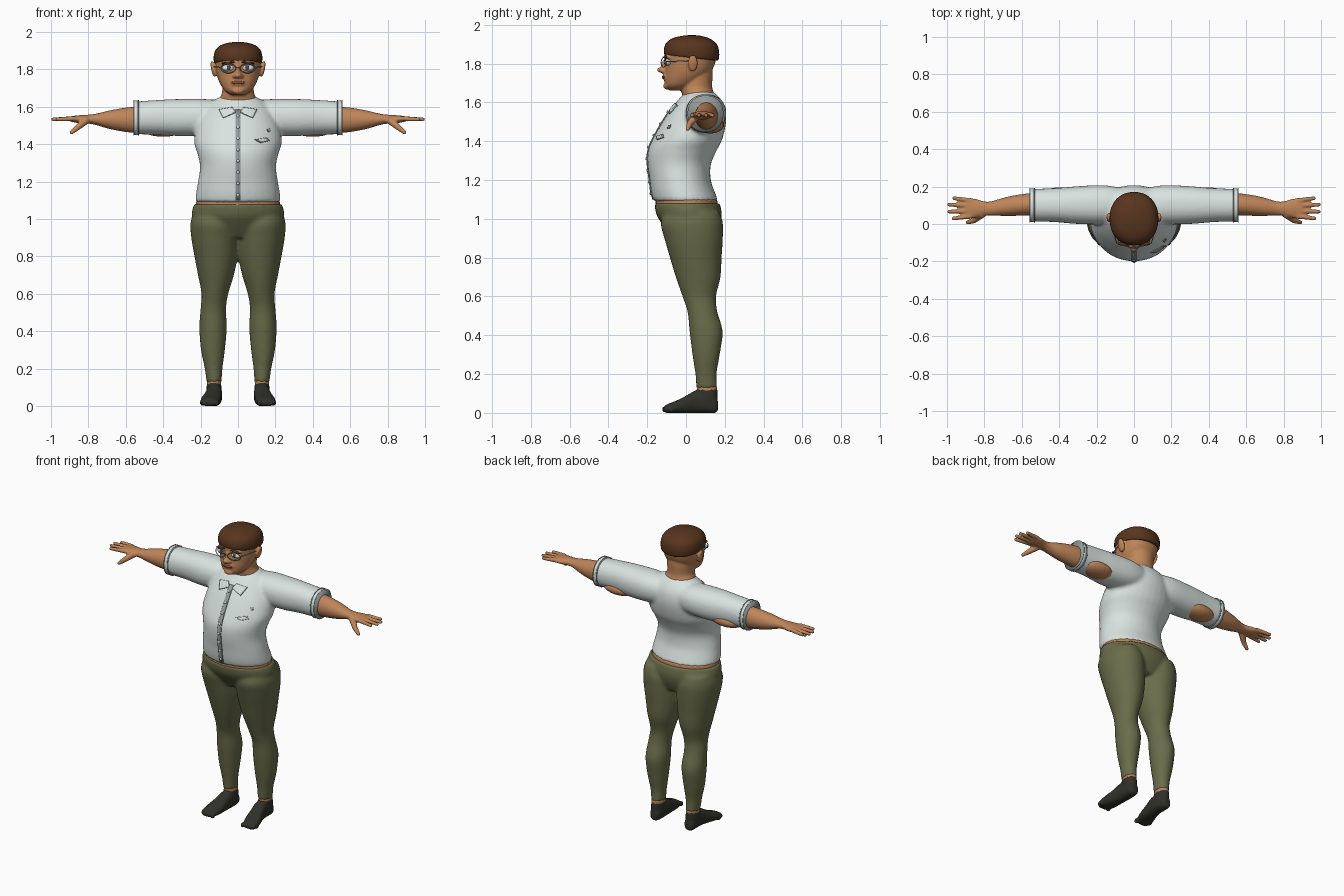
import bpy, bmesh, math
from mathutils import Vector, Matrix

cube = bpy.data.objects.get("Cube")
if cube:
    bpy.data.objects.remove(cube, do_unlink=True)


def material(name, *rgb):
    m = bpy.data.materials.new(name)
    m.use_nodes = True
    m.diffuse_color = (*rgb, 1)
    m.node_tree.nodes["Principled BSDF"].inputs["Base Color"].default_value = (*rgb, 1)
    return m


SKIN = material("skin", .52, .235, .1)
SHIRT = material("pale_shirt", .7, .77, .75)
TRIM = material("grey_trim", .3, .33, .33)
OLIVE = material("olive_cloth", .14, .15, .068)
HAIR = material("brown_hair", .095, .035, .013)
SOCK = material("dark_sock", .03, .03, .023)
WHITE = material("eye_white", .75, .78, .78)
IRIS = material("iris", .04, .08, .1)
LIP = material("lip", .25, .09, .045)


def spline(a, b, c, d, t):
    return [.5 * (2*q + (r-p)*t + (2*p-5*q+4*r-s)*t*t + (3*q-p-3*r+s)*t**3)
            for p, q, r, s in zip(a, b, c, d)]


def loft(bm, rings, axis=2, sides=(1,), power=2, n=32, steps=4):
    """Rings are (position, low a, high a, low b, high b) along one axis."""
    ext = [rings[0]] + list(rings) + [rings[-1]]
    rows = [spline(*ext[i:i+4], k/steps) for i in range(len(rings)-1) for k in range(steps)]
    rows.append(rings[-1])
    for side in sides:
        loops = []
        for t, a0, a1, b0, b1 in rows:
            loop = []
            for k in range(n):
                ang = 2*math.pi*k/n
                c, s = math.cos(ang), math.sin(ang)
                u = math.copysign(abs(c)**(2/power), c)
                v = math.copysign(abs(s)**(2/power), s)
                co = [(a0+a1)/2 + u*(a1-a0)/2, (b0+b1)/2 + v*(b1-b0)/2]
                co.insert(axis, t)
                co[0] *= side
                loop.append(bm.verts.new(co))
            loops.append(loop)
        for p, q in zip(loops, loops[1:]):
            for k in range(n):
                bm.faces.new((p[k], p[(k+1) % n], q[(k+1) % n], q[k]))
        bm.faces.new(loops[0])
        bm.faces.new(loops[-1])


def column(bm, rows, **kw):
    """Upright symmetric loft from (z, half width, front, back)."""
    loft(bm, [(z, -w, w, f, b) for z, w, f, b in rows], **kw)


def ball(bm, centre, radii, sides=(1,), tilt=0):
    for s in sides:
        mat = (Matrix.Translation((centre[0]*s, *centre[1:])) @ Matrix.Rotation(tilt*s, 4, 'Y')
               @ Matrix.Diagonal((*radii, 1)))
        bmesh.ops.create_uvsphere(bm, u_segments=20, v_segments=12, radius=1, matrix=mat)


def finger(bm, start, end, r0, r1, sides):
    for s in sides:
        a, b = (Vector((p[0]*s, p[1], p[2])) for p in (start, end))
        rot = (b-a).to_track_quat('Z', 'Y').to_matrix().to_4x4()
        bmesh.ops.create_cone(bm, cap_ends=True, segments=14, radius1=r0, radius2=r1,
                              depth=(b-a).length, matrix=Matrix.Translation((a+b)/2) @ rot)
    ball(bm, end, (r1, r1, r1), sides)


def finish(bm, name, mat, voxel=0, relax=4):
    """Turn a bmesh into an object; a voxel size fuses its overlapping volumes."""
    bmesh.ops.recalc_face_normals(bm, faces=bm.faces[:])
    for f in bm.faces:
        f.smooth = True
    me = bpy.data.meshes.new(name)
    bm.to_mesh(me)
    bm.free()
    me.materials.append(mat)
    ob = bpy.data.objects.new(name, me)
    bpy.context.collection.objects.link(ob)
    if voxel:
        m = ob.modifiers.new("fuse", 'REMESH')
        m.mode, m.voxel_size, m.use_smooth_shade = 'VOXEL', voxel, True
        m = ob.modifiers.new("relax", 'SMOOTH')
        m.factor, m.iterations = .5, relax
    return ob


BOTH = (1, -1)

# Shirt: torso and short sleeves
bm = bmesh.new()
column(bm, [(1.09, .23, -.168, .168), (1.14, .224, -.18, .148), (1.2, .214, -.187, .128),
            (1.28, .203, -.198, .128), (1.35, .217, -.196, .157), (1.41, .234, -.172, .187),
            (1.5, .222, -.122, .207), (1.57, .19, -.075, .202), (1.62, .15, -.035, .177),
            (1.655, .095, 0, .14)])
loft(bm, [(.02, .03, .18, 1.48, 1.62), (.15, 0, .207, 1.45, 1.64), (.3, 0, .202, 1.443, 1.642),
          (.42, .01, .192, 1.451, 1.637), (.555, .014, .187, 1.453, 1.628)],
     axis=0, sides=BOTH, power=2.2)
shirt = finish(bm, "shirt", SHIRT, .011, 5)

# Sleeve cuffs: a thin seam each side of a pale band
for label, mat, x0, x1, grow in (("cuff_band", SHIRT, .535, .556, .004),
                                 ("cuff_seam", TRIM, .53, .535, .006),
                                 ("cuff_edge", TRIM, .556, .56, .006)):
    bm = bmesh.new()
    loft(bm, [(x, .014-grow, .187+grow, 1.453-grow, 1.63+grow) for x in (x0, x1)],
         axis=0, sides=BOTH, power=2.2, steps=1)
    finish(bm, label, mat)

# Trousers: hips and two legs
bm = bmesh.new()
column(bm, [(.9, .15, -.07, .15), (.96, .22, -.115, .175), (1.02, .248, -.152, .185),
            (1.08, .236, -.163, .175)])
loft(bm, [(.125, .088, .168, .053, .162), (.2, .083, .178, .048, .158), (.3, .07, .198, .033, .174),
          (.42, .06, .207, .018, .189), (.52, .064, .2, .008, .162), (.6, .052, .195, -.018, .155),
          (.7, .022, .214, -.053, .178), (.8, .002, .233, -.083, .184), (.9, -.005, .25, -.112, .19),
          (.98, 0, .254, -.13, .19), (1.04, .04, .235, -.1, .17)], sides=BOTH)
finish(bm, "trousers", OLIVE, .011, 4)

# Skin showing at the waist and ankles
bm = bmesh.new()
column(bm, [(1.05, .228, -.155, .167), (1.1, .222, -.158, .16)])
loft(bm, [(.1, .09, .166, .056, .16), (.135, .09, .165, .056, .16)], sides=BOTH)
finish(bm, "waist_and_ankles", SKIN)

# Socks
bm = bmesh.new()
loft(bm, [(.04, .092, .165, .06, .16), (.08, .088, .168, .052, .163), (.122, .09, .167, .054, .162)],
     sides=BOTH)
loft(bm, [(-.117, .13, .185, .006, .026), (-.1, .108, .2, 0, .043), (-.05, .092, .198, 0, .063),
          (0, .088, .183, 0, .088), (.05, .085, .171, 0, .115), (.1, .085, .167, 0, .11),
          (.15, .095, .16, 0, .08), (.165, .108, .148, .015, .06)], axis=1, sides=BOTH, power=2.5)
for k in range(5):
    ball(bm, (.112 + .02*k, -.108 + .008*k, .018), (.012, .018, .017), BOTH)
finish(bm, "socks", SOCK, .007, 3)

# Bare arms and hands, with the upper arm breaking through the sleeve underside
bm = bmesh.new()
ball(bm, (.4, .125, 1.486), (.12, .072, .046), BOTH)
loft(bm, [(.4, .05, .16, 1.48, 1.59), (.5, .045, .165, 1.462, 1.6), (.58, .045, .162, 1.463, 1.598),
          (.68, .043, .145, 1.48, 1.582), (.76, .045, .122, 1.503, 1.563),
          (.8, .043, .121, 1.51, 1.558), (.85, .032, .135, 1.513, 1.555),
          (.89, .03, .138, 1.52, 1.55), (.905, .04, .128, 1.527, 1.546)], axis=0, sides=BOTH)
for y, spread, tip in ((.042, -.012, .965), (.07, -.004, .988), (.098, .006, .989), (.124, .014, .962)):
    finger(bm, (.87, y, 1.537), (tip, y+spread, 1.533), .014, .0105, BOTH)
finger(bm, (.81, .055, 1.53), (.855, .02, 1.492), .022, .016, BOTH)
finger(bm, (.855, .02, 1.492), (.89, .008, 1.463), .016, .011, BOTH)
finish(bm, "arms_and_hands", SKIN, .0055, 3)

# Head with neck, ears, nose and chin
bm = bmesh.new()
column(bm, [(1.58, .11, -.01, .15), (1.64, .1, -.02, .145), (1.68, .085, -.03, .135),
            (1.74, .085, -.02, .137), (1.8, .08, 0, .135)])
column(bm, [(1.662, .035, -.085, -.01), (1.685, .07, -.106, .04), (1.72, .094, -.11, .09),
            (1.76, .11, -.108, .13), (1.81, .119, -.108, .152), (1.86, .12, -.108, .157),
            (1.91, .09, -.075, .125)], power=2.2)
ball(bm, (0, -.12, 1.768), (.022, .03, .016))
ball(bm, (.016, -.113, 1.763), (.014, .02, .012), BOTH)
ball(bm, (0, -.107, 1.79), (.013, .022, .033))
ball(bm, (0, -.1, 1.685), (.032, .017, .018))
ball(bm, (0, -.105, 1.732), (.04, .016, .022))
ball(bm, (.045, -.09, 1.832), (.042, .022, .01), BOTH)
ball(bm, (.132, .035, 1.802), (.012, .026, .045), BOTH, .2)
finish(bm, "head", SKIN, .006, 3)

# Close-cropped hair, lower at the back
bm = bmesh.new()
column(bm, [(1.832, .115, -.1, .155), (1.838, .127, -.112, .168), (1.87, .13, -.113, .171),
            (1.905, .12, -.1, .16), (1.93, .092, -.068, .125), (1.943, .05, -.02, .08),
            (1.947, .012, .015, .045)], power=2.2)
for v in bm.verts:
    v.co.z -= .09*v.co.y*(1.95-v.co.z)/.1
finish(bm, "hair", HAIR)

# Facial features
for label, mat, centre, radii, sides, tilt in (
        ("eyes", WHITE, (.05, -.09, 1.808), (.036, .022, .019), BOTH, 0),
        ("irises", IRIS, (.049, -.109, 1.809), (.011, .005, .013), BOTH, 0),
        ("eyebrows", HAIR, (.052, -.105, 1.836), (.036, .011, .007), BOTH, .1),
        ("lips", LIP, (0, -.114, 1.73), (.036, .011, .009), (1,), 0)):
    bm = bmesh.new()
    ball(bm, centre, radii, sides, tilt)
    finish(bm, label, mat)

# Spectacles: two oval rims, a bridge and side arms
bm = bmesh.new()
for s in BOTH:
    rim = []
    for k in range(24):
        a = 2*math.pi*k/24
        c = Vector((s*(.052 + .04*math.cos(a)), -.116 + .012*math.cos(a), 1.806 + .025*math.sin(a)))
        rim.append(c)
    for p, q in zip(rim, rim[1:] + rim[:1]):
        finger(bm, p, q, .0025, .0025, (1,))
finger(bm, (-.012, -.128, 1.81), (.012, -.128, 1.81), .003, .003, (1,))
finger(bm, (.092, -.104, 1.81), (.13, .02, 1.815), .0025, .0025, BOTH)
finish(bm, "spectacles", TRIM)

# Flat shirt details laid on the chest surface
bpy.context.view_layer.update()
chest = shirt.evaluated_get(bpy.context.evaluated_depsgraph_get())


def chest_y(x, z):
    hit, loc, _, _ = chest.ray_cast(Vector((x, -1, z)), Vector((0, 1, 0)))
    return loc.y if hit else 0


def plate(name, corners, mat, lift, sides=(1,)):
    bm = bmesh.new()
    for s in sides:
        bm.faces.new([bm.verts.new((x*s, 0, z)) for x, z in corners])
    bmesh.ops.subdivide_edges(bm, edges=bm.edges[:], cuts=9, use_grid_fill=True)
    for v in bm.verts:
        v.co.y = chest_y(v.co.x, v.co.z) - lift
    ob = finish(bm, name, mat)
    for f in ob.data.polygons:
        if f.normal.y > 0:
            f.flip()
    m = ob.modifiers.new("thickness", 'SOLIDIFY')
    m.thickness, m.offset = .006, 0


def shrink(corners, k):
    cx, cz = (sum(c)/len(corners) for c in zip(*corners))
    return [(cx + (x-cx)*k, cz + (z-cz)*k) for x, z in corners]


collar = [(.01, 1.57), (.03, 1.597), (.102, 1.585), (.08, 1.54)]
plate("collar_edge", collar, TRIM, .002, BOTH)
plate("collar", shrink(collar, .9), SHIRT, .004, BOTH)
placket = [(-.014, 1.1), (.014, 1.1), (.014, 1.585), (-.014, 1.585)]
plate("placket", placket, TRIM, .003)
pocket = [(.088, 1.425), (.12, 1.407), (.168, 1.418), (.15, 1.436)]
plate("pocket_edge", pocket, TRIM, .002)
plate("pocket_flap", shrink(pocket, .7), SHIRT, .004)
plate("chest_tab", [(.155, 1.48), (.16, 1.465), (.172, 1.468), (.168, 1.485)], TRIM, .003)

# Buttons
bm = bmesh.new()
for k in range(8):
    z = 1.13 + .06*k
    ball(bm, (0, chest_y(0, z) - .006, z), (.008, .005, .008))
finish(bm, "buttons", SHIRT)
